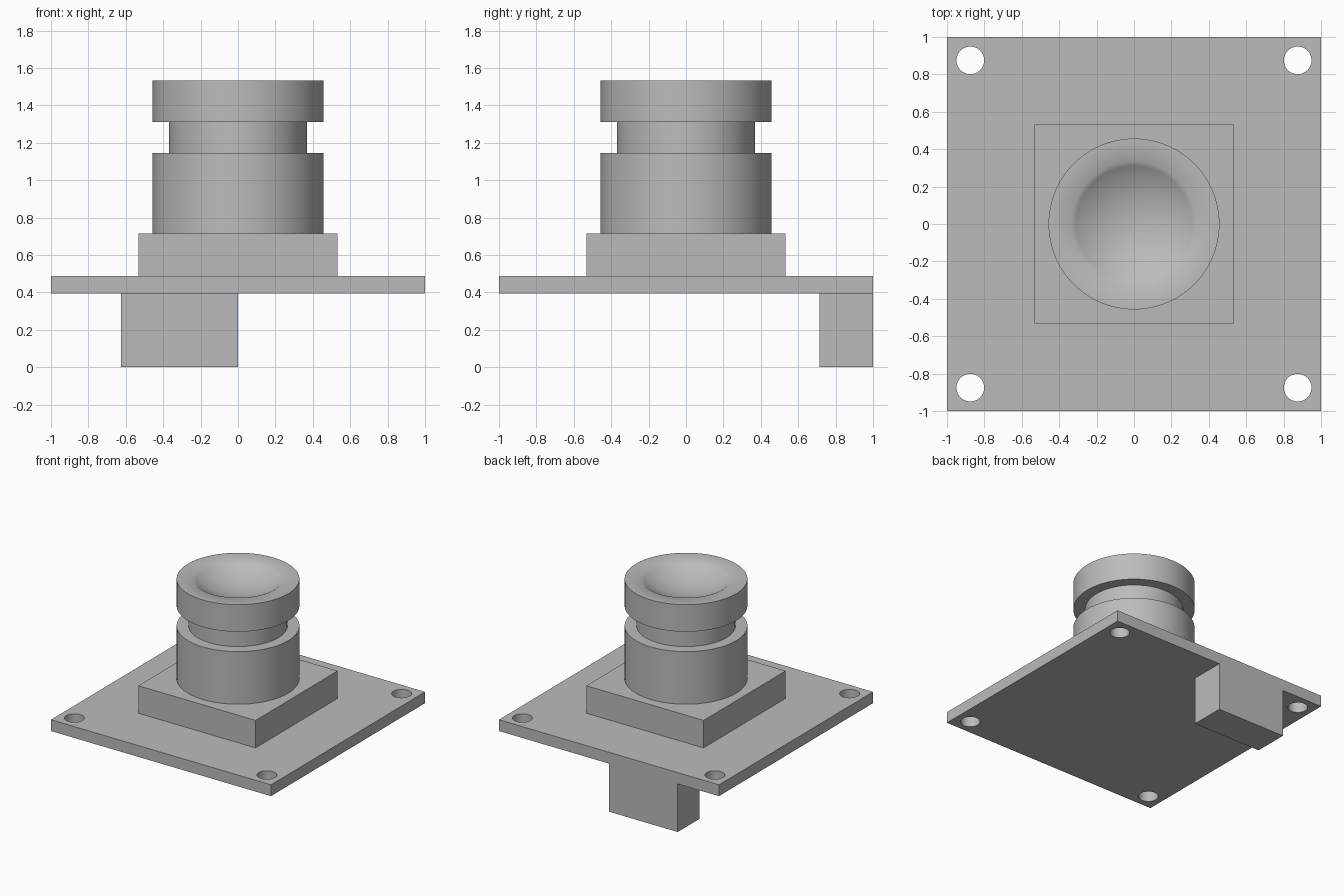
import bpy
import bmesh
import math

start = bpy.data.objects.get("Cube")
if start:
    bpy.data.objects.remove(start, do_unlink=True)

grey = bpy.data.materials.new("mid_grey")
grey.use_nodes = True
COLOR = (0.5, 0.5, 0.5, 1)
grey.diffuse_color = COLOR
grey.node_tree.nodes["Principled BSDF"].inputs["Base Color"].default_value = COLOR

SIDES = 96


def finish(name, bm):
    bmesh.ops.recalc_face_normals(bm, faces=bm.faces)
    mesh = bpy.data.meshes.new(name)
    bm.to_mesh(mesh)
    bm.free()
    mesh.materials.append(grey)
    obj = bpy.data.objects.new(name, mesh)
    bpy.context.scene.collection.objects.link(obj)
    return obj


def box(name, low, high):
    bm = bmesh.new()
    bmesh.ops.create_cube(bm, size=1)
    for v in bm.verts:
        v.co = [(a + b) / 2 + c * (b - a) for a, b, c in zip(low, high, v.co)]
    return finish(name, bm)


def lathe(name, profile):
    """Spin (radius, height) points around the vertical axis."""
    bm = bmesh.new()
    verts = [bm.verts.new((r, 0, z)) for r, z in profile]
    edges = [bm.edges.new(pair) for pair in zip(verts, verts[1:])]
    bmesh.ops.spin(bm, geom=verts + edges, cent=(0, 0, 0), axis=(0, 0, 1),
                   angle=math.tau, steps=SIDES, use_duplicate=False)
    bmesh.ops.remove_doubles(bm, verts=bm.verts, dist=0.0001)
    obj = finish(name, bm)
    bpy.ops.object.select_all(action='DESELECT')
    obj.select_set(True)
    bpy.context.view_layer.objects.active = obj
    bpy.ops.object.shade_smooth_by_angle(angle=math.radians(42))
    return obj


# Circuit board with a mounting hole in each corner
board = box("board", (-1, -1, 0.395), (1, 1, 0.488))
bm = bmesh.new()
for sx in (-1, 1):
    for sy in (-1, 1):
        made = bmesh.ops.create_cone(bm, cap_ends=True, segments=48,
                                     radius1=0.074, radius2=0.074, depth=0.4)
        bmesh.ops.translate(bm, verts=made["verts"],
                            vec=(sx * 0.875, sy * 0.875, 0.44))
drills = finish("hole_cutter", bm)
drills.hide_render = True
drills.hide_viewport = True
cut = board.modifiers.new("mounting_holes", 'BOOLEAN')
cut.operation = 'DIFFERENCE'
cut.solver = 'EXACT'
cut.object = drills

# Connector under the back edge
box("connector", (-0.625, 0.715, 0), (0, 1, 0.395))

# Square lens mount
box("lens_mount", (-0.533, -0.533, 0.488), (0.533, 0.533, 0.714))

# Lens barrel: body, neck and front ring with a shallow spherical dish
TOP, DISH, DEPTH = 1.532, 0.335, 0.11
sphere = (DISH ** 2 + DEPTH ** 2) / (2 * DEPTH)
rim_angle = math.asin(DISH / sphere)
profile = [(0, 0.714), (0.457, 0.714), (0.457, 1.146), (0.368, 1.146),
           (0.368, 1.31), (0.457, 1.31), (0.457, TOP)]
for i in range(12, -1, -1):
    a = rim_angle * i / 12
    profile.append((sphere * math.sin(a),
                    TOP - DEPTH + sphere * (1 - math.cos(a))))
lathe("lens_barrel", profile)
